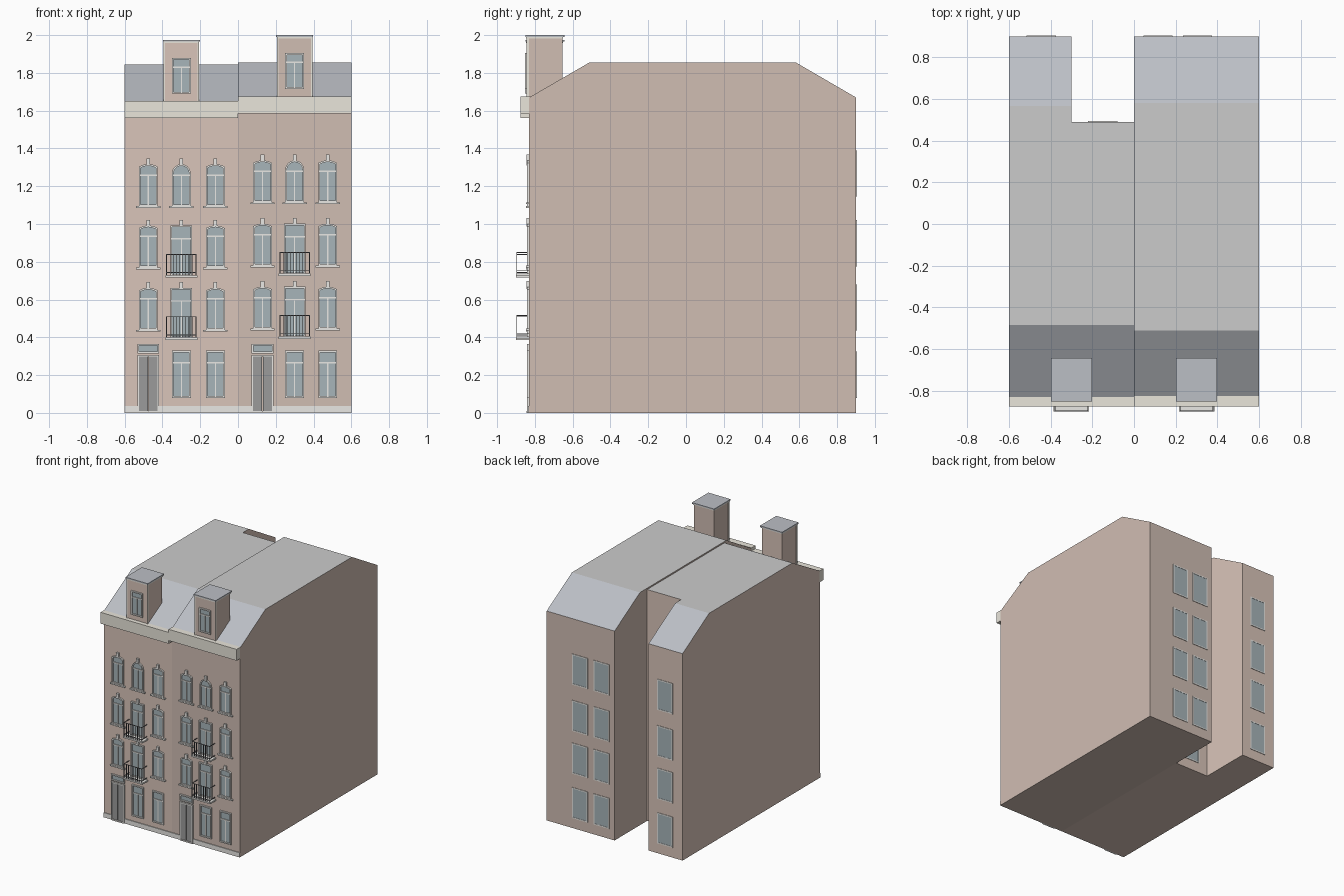
import bpy, bmesh, math
from mathutils import Vector

if "Cube" in bpy.data.objects:
    bpy.data.objects.remove(bpy.data.objects["Cube"])


def mat(name, r, g, b):
    m = bpy.data.materials.new(name)
    m.diffuse_color = (r, g, b, 1)
    m.use_nodes = True
    m.node_tree.nodes["Principled BSDF"].inputs["Base Color"].default_value = m.diffuse_color
    return m


BRICK_L = mat("brick_light", 0.70, 0.56, 0.49)
BRICK_R = mat("brick_dark", 0.63, 0.51, 0.45)
FLAT = mat("flat_roof", 0.60, 0.61, 0.60)
SLATE = mat("slate", 0.50, 0.52, 0.56)
CREAM = mat("cream", 0.82, 0.79, 0.71)
STONE = mat("stone", 0.82, 0.81, 0.78)
GLASS = mat("glass", 0.39, 0.46, 0.49)
DARK = mat("door_grey", 0.33, 0.33, 0.33)
IRON = mat("iron", 0.15, 0.15, 0.16)
FRONT, BACK, COURT = -0.83, 0.9, 0.49


class Part:
    """Collects simple solids into one named object."""

    def __init__(self, name):
        self.name, self.bm, self.mats = name, bmesh.new(), []

    def slot(self, m):
        if m not in self.mats:
            self.mats.append(m)
        return self.mats.index(m)

    def face(self, vs, m):
        self.bm.faces.new(vs).material_index = self.slot(m)

    def box(self, x0, x1, y0, y1, z0, z1, m):
        self.prism([(x0, z0), (x1, z0), (x1, z1), (x0, z1)], y0, y1, m)

    def prism(self, pts, y0, y1, m):
        a, b = ([self.bm.verts.new((x, y, z)) for x, z in pts] for y in (y0, y1))
        self.face(a, m)
        self.face(b[::-1], m)
        for i in range(len(pts)):
            j = (i + 1) % len(pts)
            self.face([a[i], b[i], b[j], a[j]], m)

    def ring(self, outer, inner, y0, y1, m):
        loops = [[self.bm.verts.new((x, y, z)) for x, z in pts]
                 for pts, y in ((outer, y0), (outer, y1), (inner, y1), (inner, y0))]
        n = len(outer)
        for k in range(4):
            a, b = loops[k], loops[(k + 1) % 4]
            for i in range(n):
                j = (i + 1) % n
                self.face([a[i], a[j], b[j], b[i]], m)

    def done(self):
        bmesh.ops.recalc_face_normals(self.bm, faces=self.bm.faces)
        me = bpy.data.meshes.new(self.name)
        self.bm.to_mesh(me)
        self.bm.free()
        for m in self.mats:
            me.materials.append(m)
        ob = bpy.data.objects.new(self.name, me)
        bpy.context.collection.objects.link(ob)
        return ob


def body(name, x0, x1, profile, brick):
    """House volume: y-z profile extruded in x, roof faces coloured by slope."""
    p = Part(name)
    a, b = ([p.bm.verts.new((x, y, z)) for y, z in profile] for x in (x0, x1))
    p.face(a, brick)
    p.face(b[::-1], brick)
    n = len(profile)
    for i in range(n):
        j = (i + 1) % n
        d = Vector(profile[j]) - Vector(profile[i])
        up = -d.x / d.length            # profile runs from back to front over the roof
        p.face([a[i], a[j], b[j], b[i]], FLAT if up > 0.95 else SLATE if up > 0.3 else brick)
    p.done()


def outline(cx, z0, z1, w, rise):
    """Window outline with straight, segmental or round head."""
    h = w / 2
    pts = [(cx - h, z0), (cx + h, z0)]
    if rise <= 0:
        return pts + [(cx + h, z1), (cx - h, z1)]
    r = (h * h + rise * rise) / (2 * rise)
    t = math.asin(min(1, h / r))
    for i in range(9):
        ang = t - 2 * t * i / 8
        pts.append((cx + r * math.sin(ang), z1 - r + r * math.cos(ang)))
    return pts


def window(name, cx, z0, z1, w=0.10, rise=0.0, y=FRONT, s=-1, bars=True, trim=False):
    p, t = Part(name), 0.009
    inner = outline(cx, z0 + t, z1 - t, w - 2 * t, rise * (w - 2 * t) / w)
    p.ring(outline(cx, z0, z1, w, rise), inner, y - s * 0.005, y + s * (0.012 if s < 0 else 0.004), STONE)
    p.prism(inner, y - s * 0.005, y + s * 0.002, GLASS)
    if bars:                            # mullion and transom
        zt = z0 + (z1 - z0) * 0.74
        p.box(cx - 0.003, cx + 0.003, y, y + s * 0.007, z0, zt, STONE)
        p.box(cx - w / 2 + t, cx + w / 2 - t, y, y + s * 0.008, zt - 0.004, zt + 0.004, STONE)
    if trim:                            # sill and keystone
        if trim != "key":
            p.box(cx - w / 2 - 0.014, cx + w / 2 + 0.014, y, y + s * 0.016, z0 - 0.01, z0, STONE)
        p.box(cx - 0.01, cx + 0.01, y, y + s * 0.015, z1 - 0.006, z1 + 0.03, STONE)
    p.done()


def balcony(name, cx, z):
    p, y = Part(name), -0.9
    p.box(cx - 0.085, cx + 0.085, y, FRONT, z, z + 0.012, STONE)
    for sx in (-1, 1):
        x = cx + sx * 0.078
        p.box(x - 0.002, x + 0.002, y + 0.002, y + 0.006, z, z + 0.125, IRON)
        for h in (0.025, 0.121):
            p.box(x - 0.002, x + 0.002, y + 0.002, FRONT, z + h, z + h + 0.004, IRON)
    for h in (0.025, 0.121):
        p.box(cx - 0.08, cx + 0.08, y + 0.002, y + 0.006, z + h, z + h + 0.004, IRON)
    for i in range(8):
        x = cx - 0.056 + i * 0.016
        p.box(x - 0.002, x + 0.002, y + 0.002, y + 0.006, z + 0.012, z + 0.125, IRON)
    p.done()


def door(name, cx):
    p = Part(name)
    for sx in (-1, 1):                  # two leaves and jambs
        a, b = sorted((cx + sx * 0.002, cx + sx * 0.05))
        p.box(a, b, FRONT - 0.008, FRONT, 0.01, 0.298, DARK)
        a, b = sorted((cx + sx * 0.05, cx + sx * 0.058))
        p.box(a, b, FRONT - 0.012, FRONT, 0, 0.306, STONE)
    p.box(cx - 0.058, cx + 0.058, FRONT - 0.012, FRONT, 0.298, 0.306, STONE)
    p.box(cx - 0.05, cx + 0.05, FRONT - 0.014, FRONT, 0, 0.01, STONE)
    p.done()
    window(name + "_fanlight", cx, 0.315, 0.366, w=0.116, bars=False)


def dormer(name, cx, z0, top, brick, wz0, wz1):
    p = Part(name)
    y = -0.84
    p.box(cx - 0.09, cx + 0.09, y, -0.655, z0, top - 0.01, brick)
    for sx in (-1, 1):
        a, b = sorted((cx + sx * 0.086, cx + sx * 0.094))
        p.box(a, b, y - 0.004, y + 0.008, z0, top - 0.01, CREAM)
    p.box(cx - 0.094, cx + 0.094, y - 0.006, -0.65, top - 0.018, top - 0.01, CREAM)
    p.box(cx - 0.098, cx + 0.098, y - 0.01, -0.643, top - 0.01, top, SLATE)
    p.done()
    window(name + "_window", cx, wz0, wz1, y=y)


# house volumes
body("right_house", 0, 0.6, [(BACK, 0), (BACK, 1.67), (0.58, 1.856), (-0.51, 1.856),
                             (FRONT, 1.67), (FRONT, 0)], BRICK_R)
body("left_house_wing", -0.6, -0.3, [(BACK, 0), (BACK, 1.65), (0.565, 1.845), (-0.485, 1.845),
                                     (FRONT, 1.65), (FRONT, 0)], BRICK_L)
body("left_house_main", -0.3, 0, [(COURT, 0), (COURT, 1.845), (-0.485, 1.845),
                                  (FRONT, 1.65), (FRONT, 0)], BRICK_L)

# front facades: name, house centre, door x, outer window xs, lift per floor
for side, cx, dx, wx, lift, eave in (
        ("left", -0.3, -0.475, -0.12, (0, 0, 0), 1.65),
        ("right", 0.3, 0.13, 0.475, (0.006, 0.01, 0.02), 1.675)):
    brick = BRICK_L if side == "left" else BRICK_R
    c = Part(side + "_cornice")
    c.box(cx - 0.3, cx + 0.3, -0.875, FRONT + 0.005, eave - 0.09, eave, CREAM)
    c.done()
    b = Part(side + "_plinth")
    b.box(cx - 0.3, dx - 0.058, FRONT - 0.006, FRONT, 0, 0.037, STONE)
    b.box(dx + 0.058, cx + 0.3, FRONT - 0.006, FRONT, 0, 0.037, STONE)
    b.done()
    door(side + "_door", dx)
    for k, x in enumerate((cx, wx)):
        window(f"{side}_ground_window_{k}", x, 0.08, 0.33)
    for f, z in enumerate((0.44, 0.77, 1.095)):
        z += lift[f]
        for k, x in enumerate((dx, wx)):
            window(f"{side}_window_{f}_{k}", x, z, z + 0.222, rise=0.014, trim=True)
        if f < 2:
            window(f"{side}_balcony_door_{f}", cx, z - 0.045, z + 0.222, w=0.115, trim="key")
            balcony(f"{side}_balcony_{f}", cx, z - 0.054)
        else:
            window(f"{side}_arched_window", cx, z, z + 0.222, rise=0.049, trim=True)
    dz = 0 if side == "left" else 0.025
    dormer(side + "_dormer", cx, eave, 1.975 + dz, brick, 1.69 + dz, 1.88 + dz)

# rear windows, four floors
for f, z in enumerate((0.08, 0.435, 0.775, 1.145)):
    for k, (x, y) in enumerate(((0.305, BACK), (0.115, BACK), (-0.445, BACK), (-0.15, COURT))):
        window(f"rear_window_{f}_{k}", x, z, z + 0.245, w=0.14, y=y, s=1, bars=False)
